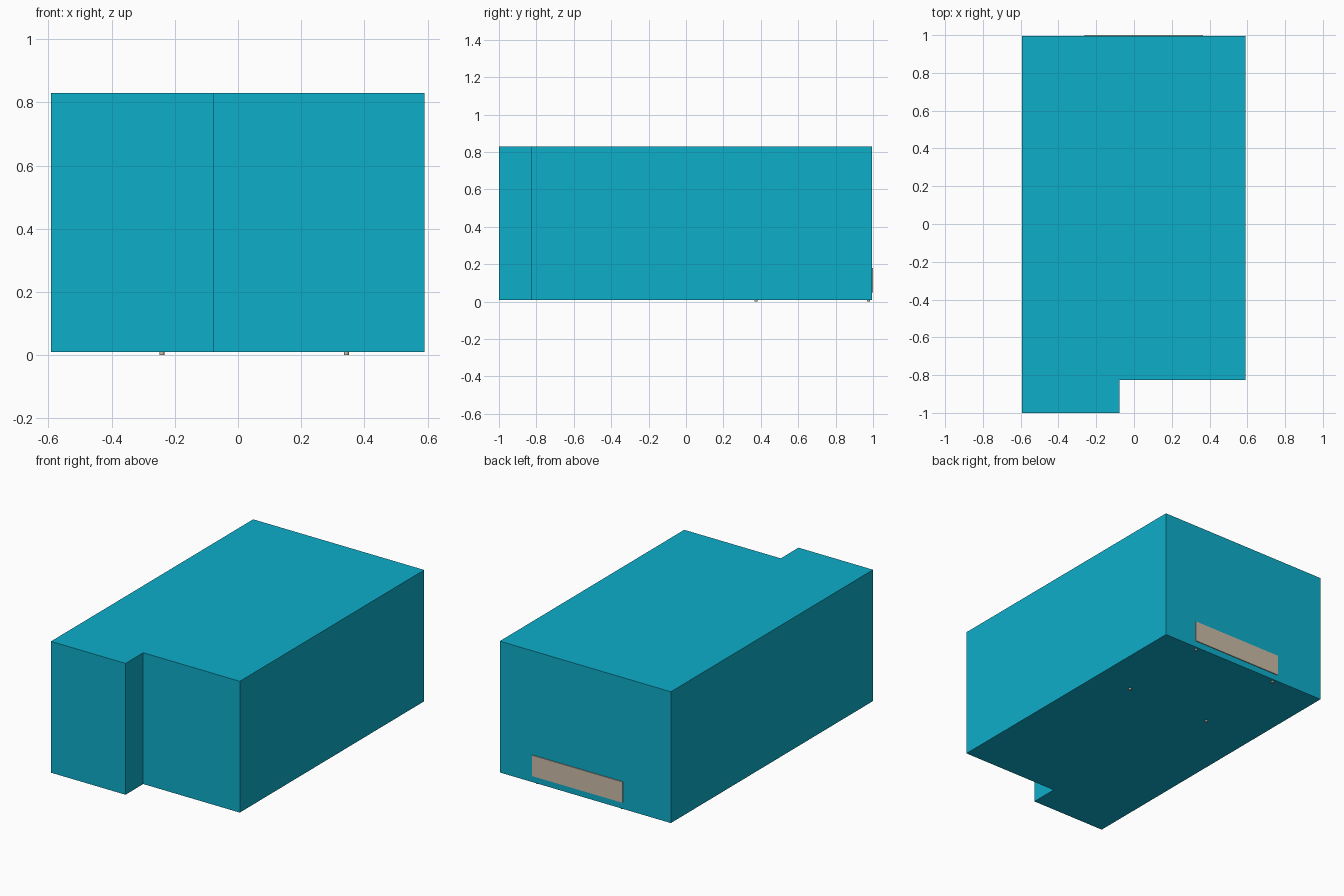
import bpy, bmesh

if "Cube" in bpy.data.objects:
    bpy.data.objects.remove(bpy.data.objects["Cube"])


def material(name, color):
    m = bpy.data.materials.new(name)
    m.diffuse_color = (*color, 1)
    m.use_nodes = True
    m.node_tree.nodes["Principled BSDF"].inputs["Base Color"].default_value = m.diffuse_color
    return m


def prism(name, outline, z0, z1, mat):
    """Extrude a plan outline (x, y) from z0 up to z1."""
    bm = bmesh.new()
    base = bm.faces.new([bm.verts.new((x, y, z0)) for x, y in outline])
    top = bmesh.ops.extrude_face_region(bm, geom=[base])["geom"]
    bmesh.ops.translate(bm, vec=(0, 0, z1 - z0),
                        verts=[v for v in top if isinstance(v, bmesh.types.BMVert)])
    bmesh.ops.recalc_face_normals(bm, faces=bm.faces)
    me = bpy.data.meshes.new(name)
    bm.to_mesh(me)
    bm.free()
    me.materials.append(mat)
    ob = bpy.data.objects.new(name, me)
    bpy.context.collection.objects.link(ob)
    return ob


teal = material("teal", (0.004, 0.42, 0.59))
beige = material("beige", (0.6, 0.5, 0.39))

# Main block with a stepped front corner
prism("body", [(-0.592, -1), (-0.077, -1), (-0.077, -0.825), (0.59, -0.825),
               (0.59, 0.995), (-0.592, 0.995)], 0.01, 0.83, teal)

# Thin plate low on the back
prism("back_panel", [(-0.262, 0.99), (0.364, 0.99), (0.364, 1), (-0.262, 1)],
      0.05, 0.18, beige)

# Four tiny feet
for x in (-0.241, 0.343):
    for y in (0.373, 0.975):
        bpy.ops.mesh.primitive_cylinder_add(vertices=12, radius=0.008, depth=0.012,
                                            location=(x, y, 0.006))
        foot = bpy.context.object
        foot.name = "foot"
        foot.data.materials.append(beige)
